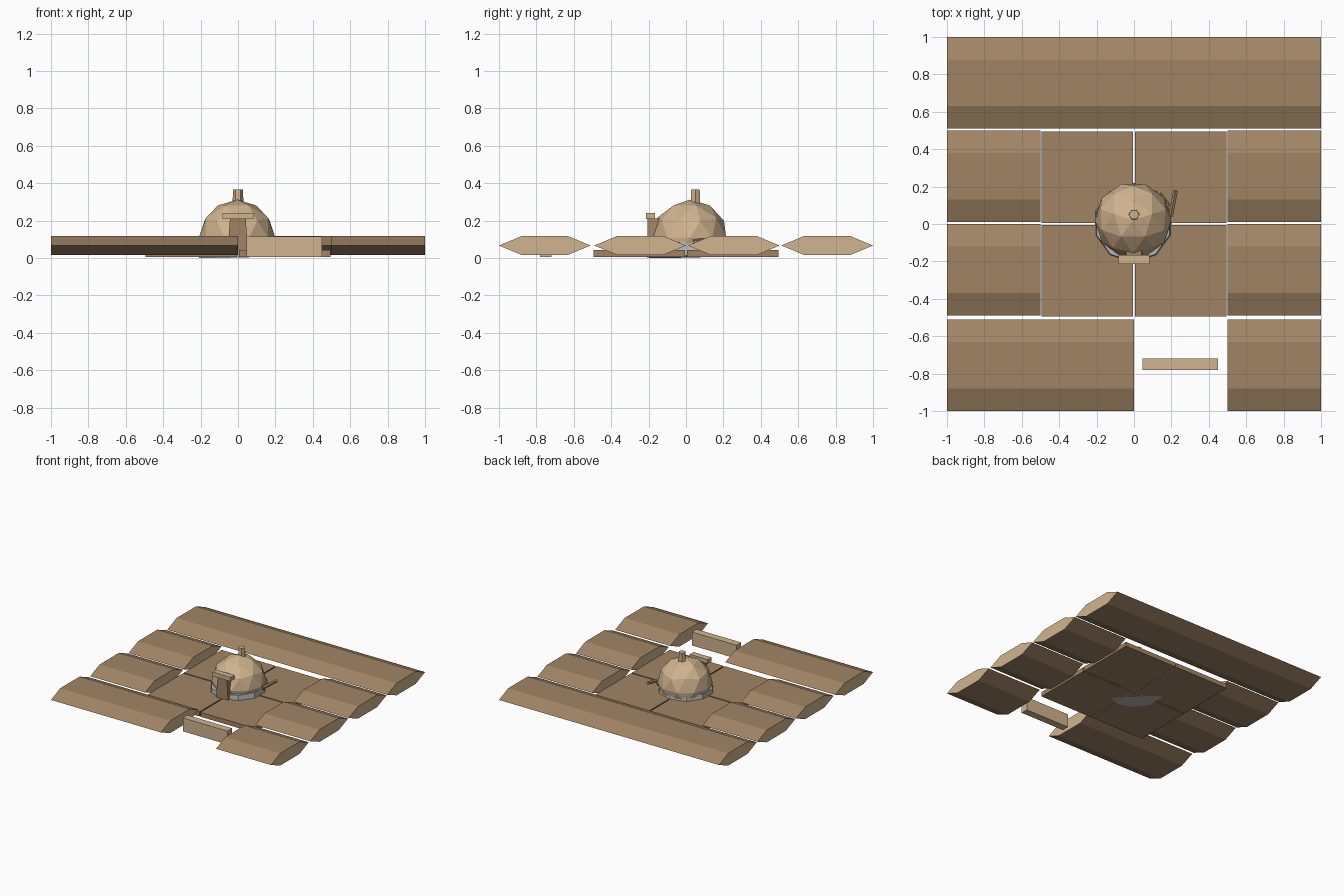
import bpy, bmesh, math
from mathutils import Matrix, Vector

cube = bpy.data.objects.get("Cube")
if cube:
    bpy.data.objects.remove(cube, do_unlink=True)


def material(name, rgb):
    m = bpy.data.materials.new(name)
    m.use_nodes = True
    colour = tuple((c / 255) ** 2.2 for c in rgb) + (1,)
    m.diffuse_color = colour
    m.node_tree.nodes["Principled BSDF"].inputs["Base Color"].default_value = colour
    return m


BROWN = material("earth_brown", (160, 131, 101))
TAN = material("light_tan", (208, 178, 142))
GREY = material("stone_grey", (180, 180, 182))


def finish(name, bm, *mats):
    bmesh.ops.recalc_face_normals(bm, faces=bm.faces)
    mesh = bpy.data.meshes.new(name)
    bm.to_mesh(mesh)
    bm.free()
    for m in mats:
        mesh.materials.append(m)
    ob = bpy.data.objects.new(name, mesh)
    bpy.context.collection.objects.link(ob)
    return ob


def box(name, x, y, z, mat, taper=1.0):
    bm = bmesh.new()
    bmesh.ops.create_cube(bm, size=1)
    for v in bm.verts:
        wide = taper if v.co.z > 0 else 1
        v.co = [(lo + hi) / 2 + c * (hi - lo) for c, (lo, hi) in
                zip((v.co.x * wide, v.co.y, v.co.z), (x, y, z))]
    return finish(name, bm, mat)


def bank(name, x0, x1, yc):
    """Six-sided earth bank along x, with pale end faces."""
    section = [(-.245, .067), (-.125, .117), (.125, .117),
               (.245, .067), (.125, .017), (-.125, .017)]
    bm = bmesh.new()
    face = bm.faces.new([bm.verts.new((x0, yc + y, z)) for y, z in section])
    ext = bmesh.ops.extrude_face_region(bm, geom=[face], use_keep_orig=True)
    moved = [g for g in ext["geom"] if isinstance(g, bmesh.types.BMVert)]
    bmesh.ops.translate(bm, verts=moved, vec=(x1 - x0, 0, 0))
    bm.normal_update()
    for f in bm.faces:
        f.material_index = 1 if abs(f.normal.x) > .9 else 0
    finish(name, bm, BROWN, TAN)


# Surrounding banks, with an opening in the front row
bank("back_bank", -1, 1, .755)
bank("front_right_bank", -1, 0, -.755)
bank("front_left_bank", .5, 1, -.755)
for row, yc in (("rear", .255), ("fore", -.245)):
    bank(row + "_right_bank", -1, -.5, yc)
    bank(row + "_left_bank", .5, 1, yc)

# Four floor slabs and the gate board
for i, x in enumerate((-.495, .005)):
    for j, y in enumerate((-.495, .005)):
        box(f"floor_slab_{i}{j}", (x, x + .49), (y, y + .49), (.005, .042), BROWN)
box("gate_board", (.045, .45), (-.78, -.72), (.005, .115), TAN)

# Faceted dome, open below
bm = bmesh.new()
bmesh.ops.create_icosphere(bm, subdivisions=2, radius=.205,
                           matrix=Matrix.Rotation(math.radians(18), 4, "Z"))
bmesh.ops.bisect_plane(bm, geom=bm.verts[:] + bm.edges[:] + bm.faces[:],
                       plane_co=(0, 0, -.055), plane_no=(0, 0, -1), clear_outer=True)
bmesh.ops.translate(bm, verts=bm.verts, vec=(-.005, .02, .107))
finish("dome", bm, TAN)

# Slightly tilted stone footing
bm = bmesh.new()
bmesh.ops.create_cone(bm, cap_ends=True, segments=10, radius1=.215, radius2=.205, depth=.075)
tilt = Matrix.Rotation(math.radians(2), 4, Vector((1, -1, 0)))
bmesh.ops.transform(bm, verts=bm.verts, matrix=Matrix.Translation((-.005, .005, .045)) @ tilt)
low = min(v.co.z for v in bm.verts)
bmesh.ops.translate(bm, verts=bm.verts, vec=(0, 0, -low))
finish("stone_footing", bm, GREY)

# Chimney
bm = bmesh.new()
bmesh.ops.create_cone(bm, cap_ends=True, segments=6, radius1=.029, radius2=.027, depth=.08,
                      matrix=Matrix.Translation((0, .05, .327)) @ Matrix.Rotation(math.pi / 6, 4, "Z"))
finish("chimney", bm, TAN)

# Doorway and lintel
box("door", (-.055, .053), (-.205, -.14), (.042, .212), BROWN, .78)
box("lintel", (-.082, .082), (-.215, -.165), (.208, .242), TAN)


# Sticks leaning on the footing
def stick(name, start, end, radius):
    a, b = Vector(start), Vector(end)
    bm = bmesh.new()
    bmesh.ops.create_cone(bm, cap_ends=True, segments=6, radius1=radius, radius2=radius,
                          depth=(b - a).length)
    turn = (b - a).to_track_quat("Z", "Y").to_matrix().to_4x4()
    bmesh.ops.transform(bm, verts=bm.verts, matrix=Matrix.Translation((a + b) / 2) @ turn)
    finish(name, bm, BROWN)


stick("thick_stick", (.195, .04, .085), (.222, .178, .1), .014)
stick("thin_stick", (.14, .165, .1), (.2, .09, .09), .008)
